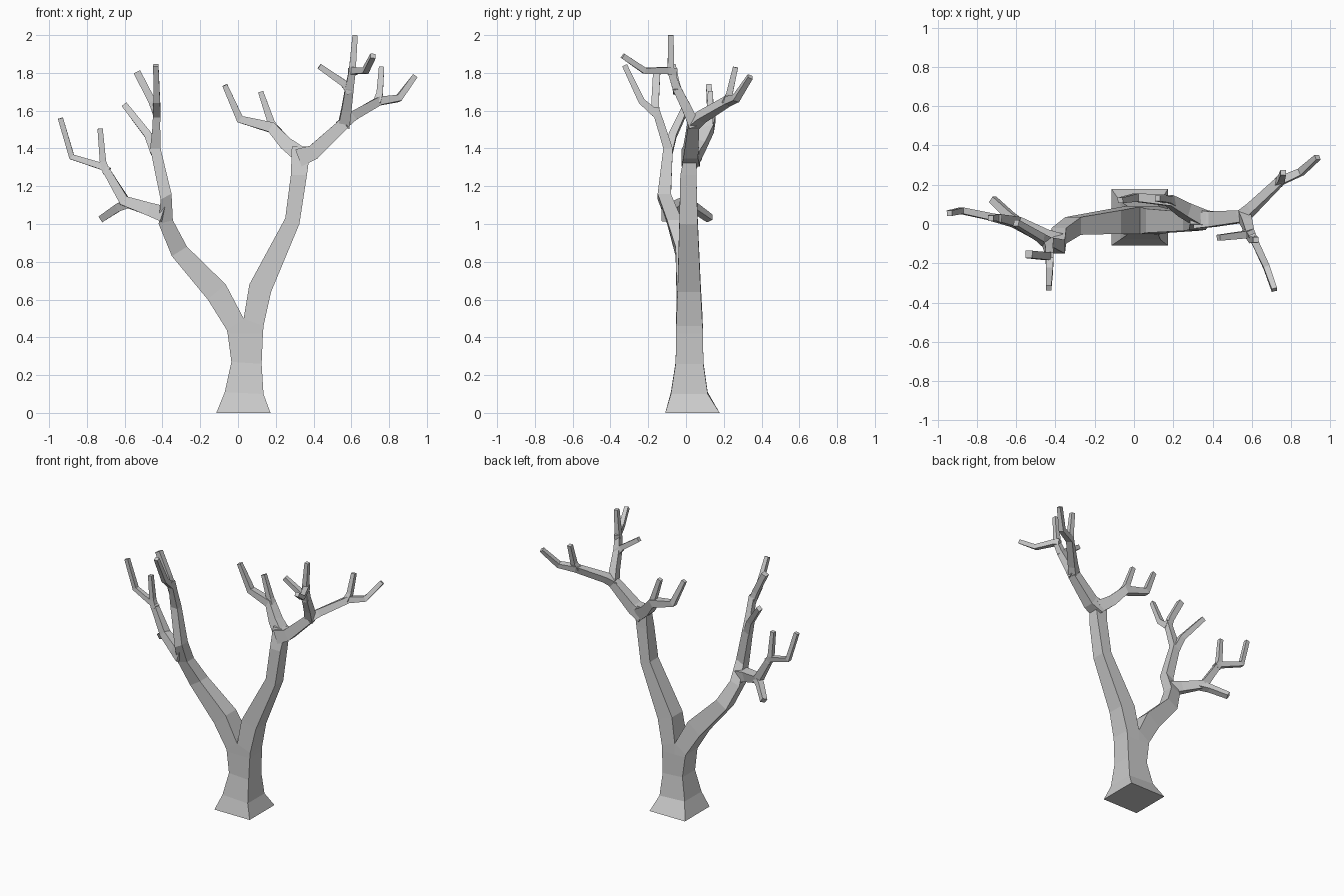
import bpy
import bmesh
from mathutils import Vector

default_cube = bpy.data.objects.get("Cube")
if default_cube:
    bpy.data.objects.remove(default_cube, do_unlink=True)

# One bark colour for the whole tree
BARK = (0.6, 0.6, 0.6, 1.0)
bark_material = bpy.data.materials.new("grey bark")
bark_material.use_nodes = True
bark_material.diffuse_color = BARK
bark_material.node_tree.nodes["Principled BSDF"].inputs["Base Color"].default_value = BARK


def loft(name, rings, cap_start=True, cap_end=True):
    """Join four-cornered rings into one flat-shaded limb."""
    mesh = bpy.data.meshes.new(name)
    bm = bmesh.new()
    loops = [[bm.verts.new(corner) for corner in ring] for ring in rings]
    for lower, upper in zip(loops, loops[1:]):
        for i in range(4):
            j = (i + 1) % 4
            bm.faces.new((lower[i], lower[j], upper[j], upper[i]))
    if cap_start:
        bm.faces.new(loops[0][::-1])
    if cap_end:
        bm.faces.new(loops[-1])
    bmesh.ops.recalc_face_normals(bm, faces=bm.faces)
    bm.to_mesh(mesh)
    bm.free()
    mesh.materials.append(bark_material)
    tree_part = bpy.data.objects.new(name, mesh)
    bpy.context.collection.objects.link(tree_part)
    return tree_part


def slab_limb(name, sections, **caps):
    """Thick limb: each section is left x, left z, right x, right z, front y, back y."""
    rings = []
    for left, left_z, right, right_z, front, back in sections:
        rings.append([(left, front, left_z), (right, front, right_z),
                      (right, back, right_z), (left, back, left_z)])
    return loft(name, rings, **caps)


def branch(name, path, start_radius, end_radius):
    """Thin square branch tapering evenly along a bent path."""
    points = [Vector(point) for point in path]
    steps = [(b - a).normalized() for a, b in zip(points, points[1:])]
    overall = (points[-1] - points[0]).normalized()
    reference = Vector((1, 0, 0)) if abs(overall.y) > abs(overall.x) else Vector((0, 1, 0))
    rings = []
    for i, point in enumerate(points):
        before = steps[max(i - 1, 0)]
        after = steps[min(i, len(steps) - 1)]
        along = (before + after).normalized()
        side = (reference - along * reference.dot(along)).normalized()
        across = along.cross(side)
        radius = start_radius + (end_radius - start_radius) * i / (len(points) - 1)
        rings.append([point + radius * (side * s + across * t)
                      for s, t in ((-1, -1), (1, -1), (1, 1), (-1, 1))])
    return loft(name, rings)


# Flared trunk and the two main limbs that fork from it
slab_limb("trunk", [
    (-.115, 0, .172, 0, -.11, .178),
    (-.07, .11, .135, .1, -.08, .115),
    (-.035, .27, .125, .26, -.055, .092),
    (-.055, .42, .132, .42, -.052, .09),
], cap_end=False)
slab_limb("right_side_main_limb", [
    (-.055, .42, .03, .42, -.052, .09),
    (-.06, .44, .03, .5, -.052, .088),
    (-.16, .6, -.065, .68, -.05, .07),
    (-.35, .83, -.27, .88, -.055, .035),
    (-.42, 1.0, -.345, 1.02, -.1, -.02),
    (-.41, 1.13, -.352, 1.16, -.15, -.08),
    (-.465, 1.4, -.41, 1.4, -.12, -.07),
    (-.452, 1.52, -.412, 1.52, -.155, -.11),
    (-.45, 1.62, -.41, 1.62, -.185, -.145),
], cap_start=False)
slab_limb("left_side_main_limb", [
    (.03, .42, .132, .42, -.052, .09),
    (.03, .5, .135, .46, -.052, .088),
    (.06, .68, .175, .64, -.045, .078),
    (.25, 1.03, .325, 1.0, -.035, .062),
    (.28, 1.26, .365, 1.26, -.03, .055),
    (.285, 1.41, .385, 1.41, .0, .055),
], cap_start=False)

# Right side crown: forked top
branch("right_top_front_twig", [(-.43, -.155, 1.58), (-.43, -.235, 1.65),
                                (-.435, -.325, 1.84)], .021, .014)
branch("right_top_upright_twig", [(-.43, -.16, 1.58), (-.455, -.163, 1.65),
                                  (-.535, -.155, 1.805)], .02, .019)
branch("right_top_back_twig", [(-.44, -.095, 1.38), (-.475, -.07, 1.47),
                               (-.6, .005, 1.63)], .024, .016)

# Right side crown: low side branch
branch("right_side_branch", [(-.385, -.09, 1.05), (-.46, -.06, 1.075), (-.6, .01, 1.12),
                             (-.695, .03, 1.28)], .042, .02)
branch("right_low_twig", [(-.58, 0, 1.11), (-.63, .04, 1.09), (-.72, .125, 1.03)], .024, .018)
branch("right_outer_twig", [(-.685, .028, 1.28), (-.72, .035, 1.305), (-.88, .068, 1.355),
                            (-.94, .055, 1.56)], .02, .014)
branch("right_inner_twig", [(-.695, .03, 1.27), (-.715, .032, 1.33), (-.73, .03, 1.505)], .02, .014)

# Left side crown: inner branch leaning back toward the middle
branch("left_inner_branch", [(.34, .03, 1.36), (.26, .07, 1.42), (.18, .12, 1.51),
                             (.01, .135, 1.555), (-.07, .12, 1.735)], .042, .014)
branch("left_inner_twig", [(.2, .11, 1.49), (.175, .125, 1.54), (.12, .13, 1.7)], .024, .014)

# Left side crown: outer branch with its forks
branch("left_outer_branch", [(.32, .025, 1.35), (.4, .025, 1.38), (.56, .04, 1.53)], .048, .03)
branch("left_far_twig", [(.55, .035, 1.525), (.6, .08, 1.565), (.745, .22, 1.65),
                         (.85, .265, 1.665), (.935, .34, 1.78)], .03, .014)
branch("left_far_upright_twig", [(.735, .21, 1.64), (.75, .23, 1.69), (.76, .262, 1.83)], .02, .014)
branch("left_upper_branch", [(.56, .045, 1.52), (.575, .005, 1.61), (.59, -.05, 1.72),
                             (.605, -.08, 1.81), (.62, -.08, 2.0)], .03, .014)
branch("left_upper_front_twig", [(.6, -.055, 1.805), (.62, -.1, 1.812), (.675, -.22, 1.812),
                                 (.715, -.335, 1.89)], .02, .014)
branch("left_upper_inner_twig", [(.595, -.045, 1.7), (.56, -.055, 1.745),
                                 (.43, -.07, 1.835)], .022, .015)
